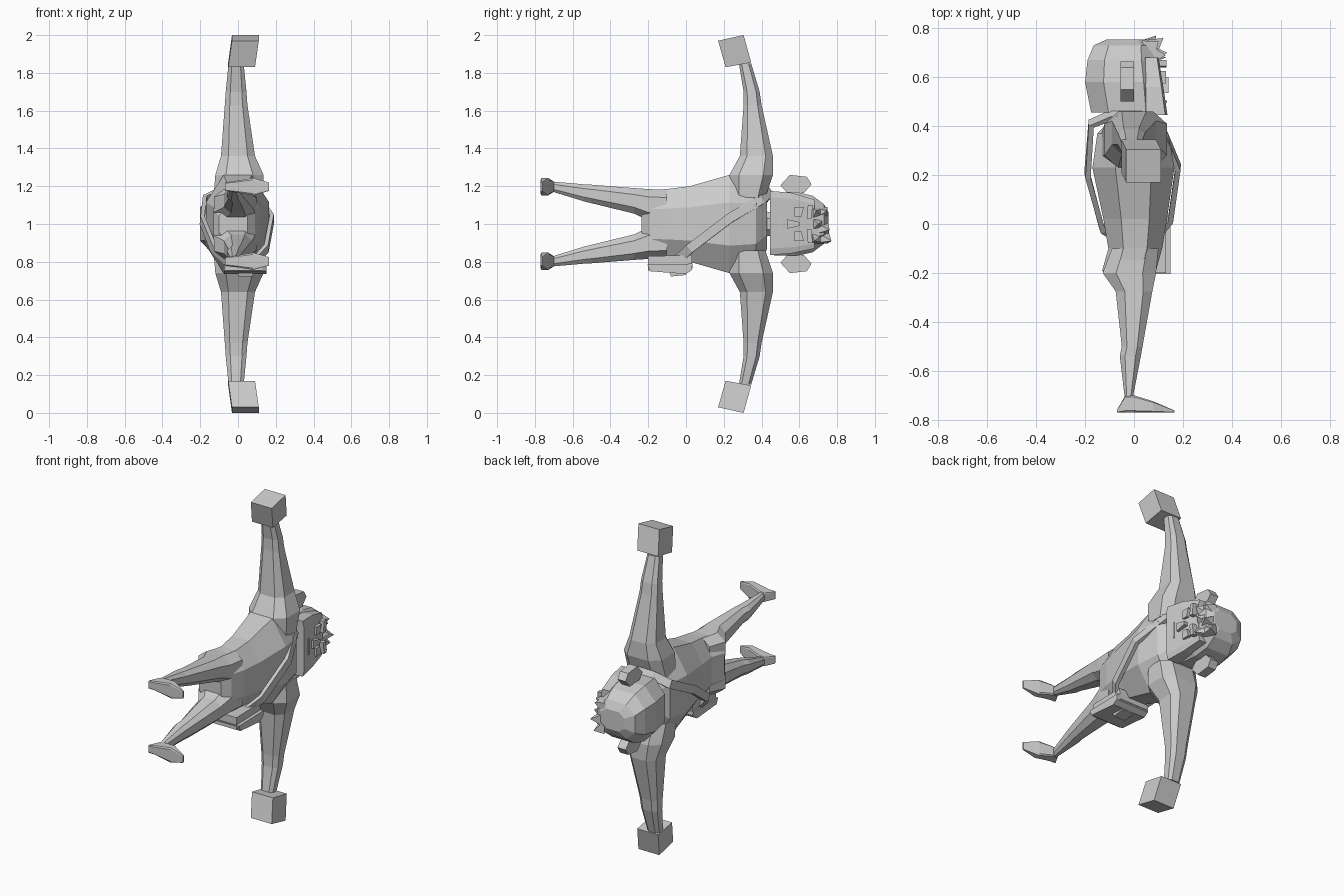
import bpy, bmesh
from mathutils import Vector

MID = 1.0  # height of the symmetry plane


def make(name, verts, faces):
    bm = bmesh.new()
    vs = [bm.verts.new(v) for v in verts]
    for f in faces:
        bm.faces.new([vs[i] for i in f])
    bmesh.ops.recalc_face_normals(bm, faces=bm.faces)
    me = bpy.data.meshes.new(name)
    bm.to_mesh(me)
    bm.free()
    ob = bpy.data.objects.new(name, me)
    bpy.context.collection.objects.link(ob)
    return ob


def skin(name, rings, closed=False):
    n, m = len(rings[0]), len(rings)
    faces = []
    for r in range(m if closed else m - 1):
        s = (r + 1) % m
        for i in range(n):
            j = (i + 1) % n
            faces.append((r * n + i, r * n + j, s * n + j, s * n + i))
    if not closed:
        faces += [tuple(range(n)), tuple(range((m - 1) * n, m * n))]
    return make(name, [p for ring in rings for p in ring], faces)


def loft(name, rows, place, cut=0.28):
    """rows: (t, u0, u1, v0, v1); each is a rectangle with cut corners."""
    rings = []
    for t, u0, u1, v0, v1 in rows:
        a, b = (u1 - u0) * cut, (v1 - v0) * cut
        oct_ = [(u0 + a, v0), (u1 - a, v0), (u1, v0 + b), (u1, v1 - b),
                (u1 - a, v1), (u0 + a, v1), (u0, v1 - b), (u0, v0 + b)]
        if cut == 0:
            oct_ = [(u0, v0), (u1, v0), (u1, v1), (u0, v1)]
        rings.append([place(t, u, v) for u, v in oct_])
    return skin(name, rings)


def along_y(t, u, v): return (u, t, v)
def along_z(t, u, v): return (u, v, t)
def along_x(t, u, v): return (t, u, v)


def mirrored(ob):
    """Add the other half across z = MID."""
    me = ob.data
    return make(ob.name + "_mirror",
                [(v.co.x, v.co.y, 2 * MID - v.co.z) for v in me.vertices],
                [tuple(p.vertices) for p in me.polygons])


def extrude(name, profile, x0, x1):
    return skin(name, [[(x, y, z) for y, z in profile] for x in (x0, x1)])


# torso, from crotch to neck base
torso = [(-0.235, -0.10, 0.05, 0.10), (-0.19, -0.13, 0.09, 0.18), (-0.10, -0.105, 0.115, 0.185),
         (0.02, -0.125, 0.135, 0.2), (0.23, -0.17, 0.165, 0.26), (0.37, -0.15, 0.14, 0.24),
         (0.43, -0.09, 0.08, 0.13)]
loft("torso", [(y, a, b, MID - h, MID + h) for y, a, b, h in torso], along_y)
loft("neck", [(0.38, -0.07, 0.06, 0.93, 1.07), (0.48, -0.07, 0.06, 0.94, 1.06)], along_y)

# arms and fists
mirrored(loft("arm", [(1.14, -0.13, 0.13, 0.24, 0.42), (1.26, -0.12, 0.135, 0.23, 0.46),
                      (1.36, -0.09, 0.09, 0.285, 0.46), (1.63, -0.07, 0.05, 0.305, 0.40),
                      (1.70, -0.065, 0.045, 0.305, 0.39), (1.85, -0.05, 0.03, 0.28, 0.345)],
              along_z, 0.22))
fist = [(0.17, 1.97), (0.305, 2.0), (0.345, 1.855), (0.21, 1.83)]
mirrored(skin("fist", [[(x + (0.02 if z > 1.9 else 0), y, z) for y, z in fist]
                       for x in (-0.052, 0.09)]))

# legs and feet
mirrored(loft("leg", [(-0.10, -0.09, 0.10, 1.02, 1.18), (-0.20, -0.128, 0.09, 1.02, 1.185),
                      (-0.275, -0.075, 0.075, 1.055, 1.19), (-0.50, -0.05, 0.035, 1.11, 1.208),
                      (-0.54, -0.058, 0.028, 1.12, 1.21), (-0.71, -0.038, -0.005, 1.172, 1.225)],
              along_y, 0.25))
mirrored(loft("foot", [(-0.07, -0.77, -0.76, 1.175, 1.22), (-0.035, -0.77, -0.70, 1.17, 1.225),
                       (0.0, -0.77, -0.70, 1.165, 1.23), (0.08, -0.77, -0.725, 1.152, 1.243),
                       (0.165, -0.77, -0.762, 1.175, 1.22)], along_x, 0.1))

# head with a flat face plate in front
head = [(0.455, -0.175, 0.12, 0.165), (0.58, -0.2, 0.115, 0.17), (0.67, -0.19, 0.10, 0.15),
        (0.73, -0.165, 0.09, 0.105), (0.755, -0.11, 0.05, 0.06)]
loft("head", [(y, a, b, MID - h, MID + h) for y, a, b, h in head], along_y, 0.24)
loft("face_plate", [(0.445, 0.04, 0.137, 0.835, 1.175), (0.56, 0.04, 0.12, 0.845, 1.165),
                    (0.68, 0.04, 0.10, 0.87, 1.13)], along_y, 0.1)
mirrored(extrude("ear", [(0.50, 1.205), (0.55, 1.26), (0.64, 1.25), (0.665, 1.21),
                         (0.625, 1.165), (0.535, 1.165)], -0.055, 0.0))
mirrored(extrude("eye", [(0.575, 1.04), (0.61, 1.04), (0.625, 1.09), (0.575, 1.09)], 0.09, 0.13))
mirrored(extrude("brow", [(0.64, 1.03), (0.665, 1.03), (0.67, 1.10), (0.645, 1.10)], 0.07, 0.133))
extrude("nose", [(0.535, 0.975), (0.535, 1.025), (0.60, 1.01), (0.60, 0.99)], 0.1, 0.14)
extrude("mouth", [(0.495, 0.95), (0.495, 1.05), (0.505, 1.05), (0.505, 0.95)], 0.1, 0.134)

# hair tufts above the brow
tips = [(0.13, 0.68, 0.91), (0.09, 0.77, 0.91), (0.135, 0.70, 1.0), (0.12, 0.76, 0.97),
        (0.13, 0.69, 1.07), (0.10, 0.745, 1.07)]
for i, (x, y, z) in enumerate(tips):
    w = 0.04
    zc = MID + (z - MID) * 0.7
    make("hair_tuft_%d" % i,
         [(0.08, 0.66, zc - w), (0.08, 0.66, zc + w), (0.03, 0.75, zc + w), (0.03, 0.75, zc - w),
          (x, y, z)],
         [(0, 1, 2, 3), (0, 1, 4), (1, 2, 4), (2, 3, 4), (3, 0, 4)])

# shoulder strap: closed flat band round the torso
path = [Vector(p) for p in [(0.11, 0.40, 1.13), (0.18, 0.23, 1.03), (0.15, 0.02, 0.87),
                            (0.09, -0.05, 0.805), (-0.06, -0.06, 0.80), (-0.13, -0.02, 0.87),
                            (-0.19, 0.20, 1.02), (-0.175, 0.41, 1.13), (-0.09, 0.445, 1.17),
                            (0.03, 0.445, 1.17)]]
rings = []
for i, p in enumerate(path):
    tangent = (path[(i + 1) % len(path)] - path[i - 1]).normalized()
    out = p - Vector((0, 0.2, 1.0))
    out = (out - tangent * out.dot(tangent)).normalized()
    side = tangent.cross(out) * 0.025
    out *= 0.011
    rings.append([p + side + out, p - side + out, p - side - out, p + side - out])
skin("shoulder_strap", rings, closed=True)

# hip bag with flap and buckle
extrude("bag", [(-0.20, 0.83), (0.03, 0.835), (0.035, 0.765), (0.01, 0.745), (-0.20, 0.755)],
        -0.065, 0.13)
extrude("bag_flap", [(-0.205, 0.785), (0.035, 0.79), (0.03, 0.755), (0.0, 0.735), (-0.19, 0.75)],
        -0.075, 0.15)
extrude("bag_buckle", [(-0.09, 0.75), (0.0, 0.75), (0.0, 0.73), (-0.08, 0.722)], 0.0, 0.08)
